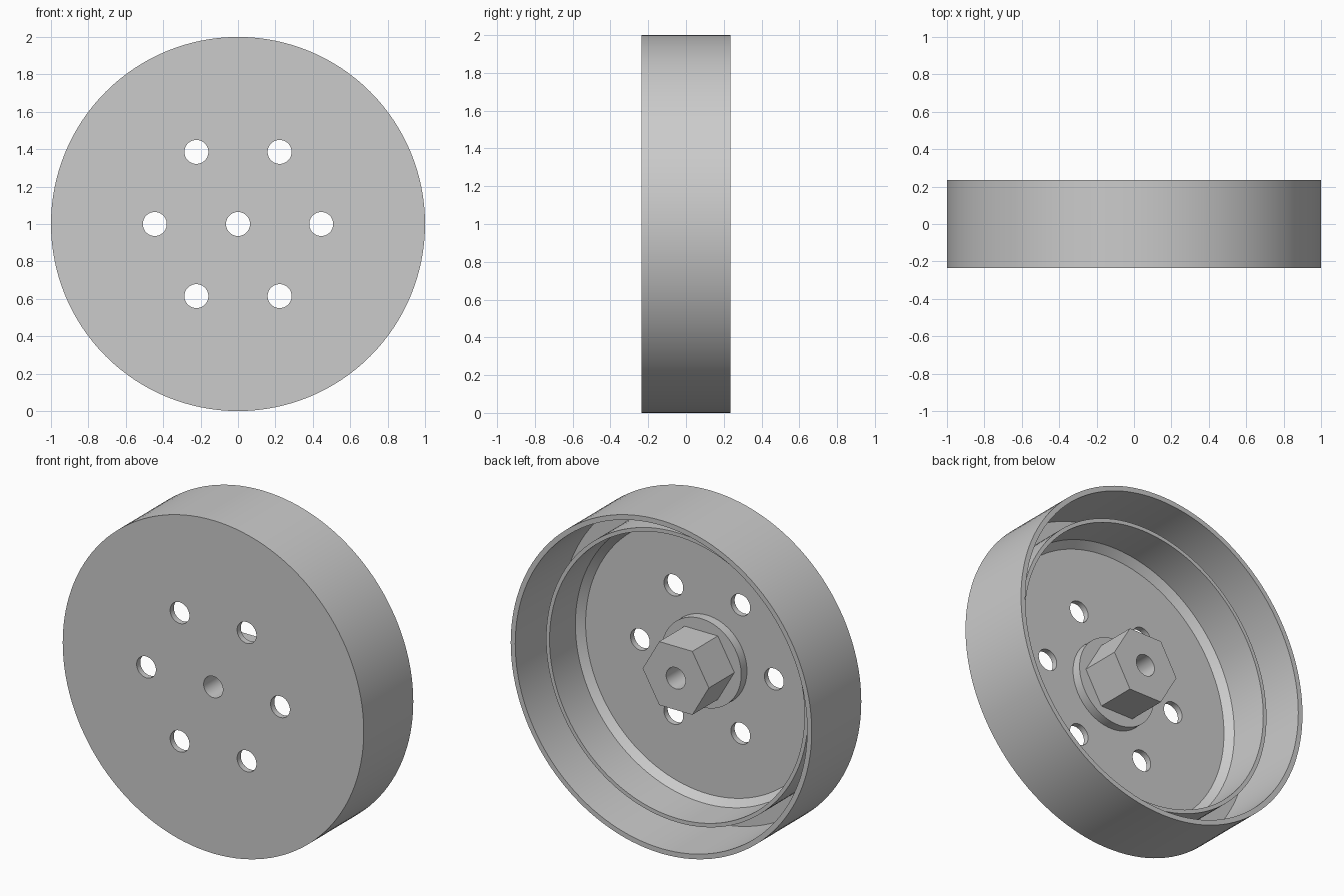
import bpy, bmesh, math
from mathutils import Matrix, Vector

if "Cube" in bpy.data.objects:
    bpy.data.objects.remove(bpy.data.objects["Cube"])

SEG = 128
HALF = 0.235          # half of the wheel width
BORE = 0.064          # radius of the bore and the bolt holes
CENTRE = Vector((0, 0, 1))

grey = bpy.data.materials.new("plain grey")
grey.diffuse_color = (0.6, 0.6, 0.6, 1)
grey.use_nodes = True
grey.node_tree.nodes["Principled BSDF"].inputs["Base Color"].default_value = grey.diffuse_color


def make_object(name, bm):
    bmesh.ops.recalc_face_normals(bm, faces=bm.faces)
    mesh = bpy.data.meshes.new(name)
    bm.to_mesh(mesh)
    bm.free()
    mesh.materials.append(grey)
    ob = bpy.data.objects.new(name, mesh)
    bpy.context.collection.objects.link(ob)
    return ob


def lathe(name, profile):
    """Spin a closed (radius, y) profile around the wheel axle."""
    bm = bmesh.new()
    rings = []
    for i in range(SEG):
        a = 2 * math.pi * i / SEG
        rings.append([bm.verts.new((r * math.cos(a), y, 1 + r * math.sin(a)))
                      for r, y in profile])
    n = len(profile)
    for i in range(SEG):
        a, b = rings[i], rings[(i + 1) % SEG]
        for j in range(n):
            k = (j + 1) % n
            bm.faces.new((a[j], b[j], b[k], a[k]))
    return make_object(name, bm)


def add_cylinder(bm, sides, radius, y0, y1, x=0.0, z=0.0):
    """Cylinder or prism along y, with one corner on the x axis."""
    m = (Matrix.Translation(CENTRE + Vector((x, (y0 + y1) / 2, z)))
         @ Matrix.Rotation(math.pi / 2, 4, 'X')
         @ Matrix.Rotation(0 if sides > 6 else math.pi / 2, 4, 'Z'))
    bmesh.ops.create_cone(bm, cap_ends=True, segments=sides, radius1=radius,
                          radius2=radius, depth=y1 - y0, matrix=m)


def cut(ob, cutter):
    mod = ob.modifiers.new("cut", 'BOOLEAN')
    mod.operation = 'DIFFERENCE'
    mod.solver = 'EXACT'
    mod.object = cutter
    bpy.context.view_layer.objects.active = ob
    bpy.ops.object.modifier_apply(modifier=mod.name)
    bpy.data.objects.remove(cutter)


# Wheel body: plate, outer rim, inner ring with chamfered foot, hub flange
floor = -HALF + 0.035
flange_top = floor + 0.055
ring_top = 0.085
hub_top = 0.097
body = lathe("wheel_body", [
    (BORE, -HALF), (1.0, -HALF), (1.0, HALF), (0.97, HALF), (0.97, floor),
    (0.87, floor), (0.87, ring_top), (0.847, ring_top),
    (0.847, floor + 0.04), (0.807, floor),
    (0.265, floor), (0.265, flange_top), (BORE, flange_top),
])

# Six bolt holes through the plate
bm = bmesh.new()
for i in range(6):
    a = i * math.pi / 3
    add_cylinder(bm, 48, BORE, -0.4, 0.0, 0.445 * math.cos(a), 0.445 * math.sin(a))
cut(body, make_object("bolt_hole_cutter", bm))

# Hexagonal hub with a round bore
bm = bmesh.new()
add_cylinder(bm, 6, 0.22, flange_top, hub_top)
# turn the prism so that two corners point along x
xs = max(v.co.x for v in bm.verts)
if xs < 0.21:
    bmesh.ops.rotate(bm, verts=bm.verts, cent=CENTRE,
                     matrix=Matrix.Rotation(math.pi / 6, 3, 'Y'))
hub = make_object("hex_hub", bm)
bm = bmesh.new()
add_cylinder(bm, SEG, BORE, -0.5, 0.5)
cut(hub, make_object("bore_cutter", bm))

# Smooth round walls, crisp edges
for ob in (body, hub):
    bpy.ops.object.select_all(action='DESELECT')
    ob.select_set(True)
    bpy.context.view_layer.objects.active = ob
    bpy.ops.object.shade_smooth_by_angle(angle=math.radians(30))
